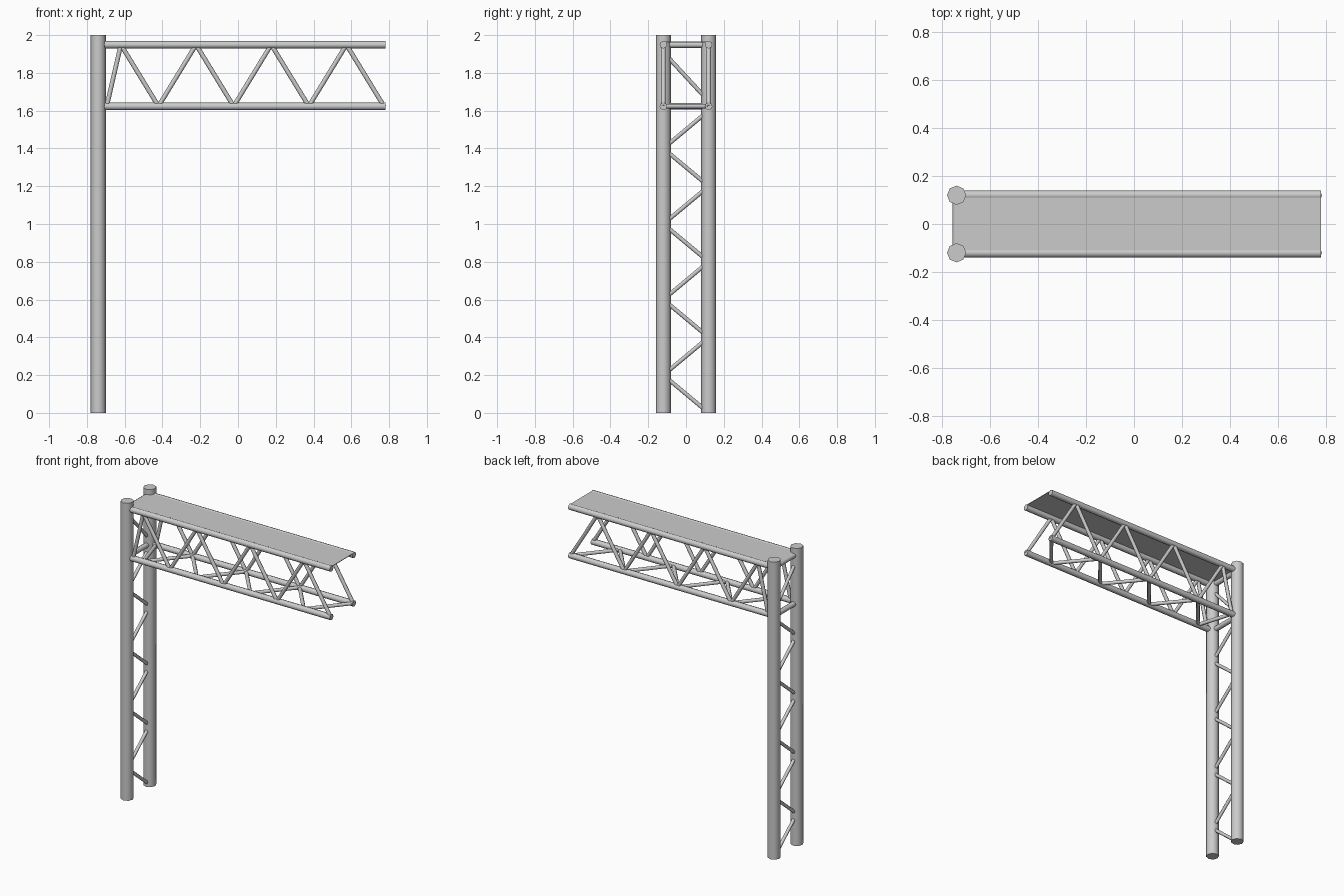
import bpy
from mathutils import Vector

if "Cube" in bpy.data.objects:
    bpy.data.objects.remove(bpy.data.objects["Cube"])

POST_X, HALF_Y = -0.74, 0.12
Z_LOW, Z_HIGH, END_X = 1.623, 1.949, 0.78


def tube(name, a, b, r, sides=8):
    a, b = Vector(a), Vector(b)
    d = b - a
    bpy.ops.mesh.primitive_cylinder_add(vertices=sides, radius=r, depth=d.length, location=(a + b) / 2)
    ob = bpy.context.object
    ob.name = name
    ob.rotation_mode = 'QUATERNION'
    ob.rotation_quaternion = d.to_track_quat('Z', 'Y')
    bpy.ops.object.shade_smooth_by_angle(angle=0.9)
    return ob


def zigzag(name, points, r):
    for i, (a, b) in enumerate(zip(points, points[1:])):
        tube(f"{name}_{i + 1}", a, b, r)


# Posts and the boom's four long chords
for side, s in (("front", -1), ("back", 1)):
    y = s * HALF_Y
    tube(f"{side}_post", (POST_X, y, 0), (POST_X, y, 2), 0.04)
    for level, z in (("lower", Z_LOW), ("upper", Z_HIGH)):
        tube(f"{side}_{level}_chord", (POST_X, y, z), (END_X, y, z), 0.02)

# Cross bars between the posts at boom height
for level, z in (("lower", Z_LOW), ("upper", Z_HIGH)):
    tube(f"{level}_cross_bar", (POST_X, -HALF_Y, z), (POST_X, HALF_Y, z), 0.017)

# Lacing between the posts, with one steeper brace inside the boom height
pts = [(POST_X, HALF_Y if i % 2 == 0 else -HALF_Y, 0.2 * i) for i in range(9)]
pts[0] = (POST_X, HALF_Y - 0.018, 0.015)
zigzag("post_lacing", pts, 0.011)
tube("post_top_brace", (POST_X, HALF_Y, 1.65), (POST_X, -HALF_Y, 1.91), 0.011)

# Boom lacing stations: one short bay at the posts, then equal bays
xs = [-0.695] + [-0.62 + 0.199 * i for i in range(8)]
for side, y in (("front", -HALF_Y), ("back", HALF_Y)):
    zigzag(f"{side}_web", [(x, y, Z_HIGH if i % 2 else Z_LOW) for i, x in enumerate(xs)], 0.012)
zigzag("bottom_lacing", [(x, -HALF_Y if i % 2 else HALF_Y, Z_LOW) for i, x in enumerate(xs)], 0.012)

# Thin deck plate on the upper chords
x0, x1 = -0.74, END_X
bpy.ops.mesh.primitive_cube_add(size=1, location=((x0 + x1) / 2, 0, 1.963))
deck = bpy.context.object
deck.name = "deck_plate"
deck.scale = (x1 - x0, 2 * HALF_Y, 0.004)
